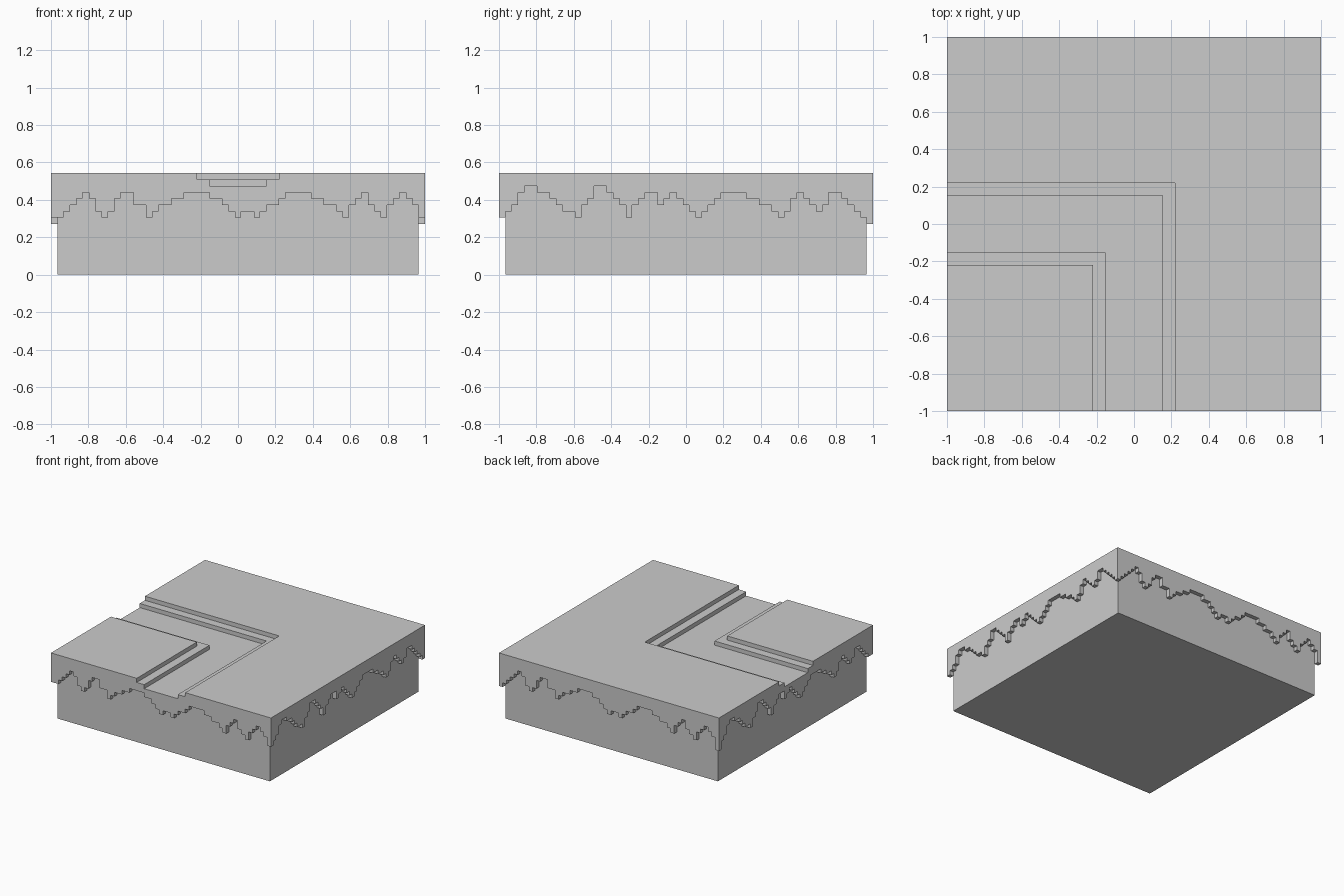
import bpy
import bmesh
from math import radians
from mathutils import Matrix, Vector

cube = bpy.data.objects.get("Cube")
if cube:
    bpy.data.objects.remove(cube, do_unlink=True)

CELLS = 59
U = 2 / CELLS            # one grid step
HALF = CELLS / 2
TOP = 16
OUT = HALF + 2           # how far cutters reach past the block


def prism(name, points, direction, turns=0):
    """Extrude a closed outline, then turn it about z in quarter turns."""
    bm = bmesh.new()
    face = bm.faces.new([bm.verts.new(p) for p in points])
    grown = bmesh.ops.extrude_face_region(bm, geom=[face])["geom"]
    moved = [v for v in grown if isinstance(v, bmesh.types.BMVert)]
    bmesh.ops.translate(bm, verts=moved, vec=Vector(direction))
    bmesh.ops.recalc_face_normals(bm, faces=bm.faces)
    spin = Matrix.Rotation(radians(90 * turns), 4, "Z")
    bm.transform(Matrix.Scale(U, 4) @ spin)
    mesh = bpy.data.meshes.new(name)
    bm.to_mesh(mesh)
    bm.free()
    obj = bpy.data.objects.new(name, mesh)
    bpy.context.collection.objects.link(obj)
    return obj


def carve(target, cutter):
    cutter.hide_render = True
    mod = target.modifiers.new(cutter.name, "BOOLEAN")
    mod.operation = "DIFFERENCE"
    mod.solver = "EXACT"
    mod.object = cutter
    bpy.context.view_layer.objects.active = target
    bpy.ops.object.modifier_apply(modifier=mod.name)
    bpy.data.objects.remove(cutter, do_unlink=True)


def fringe_cutter(name, heights, turns):
    """Stepped band under the overhang; each letter is one step height."""
    levels = [ord(c) - ord("a") + 8 for c in heights]
    outline = [(-OUT, -1), (-OUT, levels[0])]
    for i in range(1, len(levels)):
        if levels[i] != levels[i - 1]:
            x = i - HALF
            outline += [(x, levels[i - 1]), (x, levels[i])]
    outline += [(OUT, levels[-1]), (OUT, -1)]
    points = [(x, -OUT, z) for x, z in outline]
    return prism(name, points, (0, OUT - HALF + 1, 0), turns)


def path_cutter(name, w, floor):
    """L-shaped channel running from the front edge to the -x edge."""
    outline = [(-OUT, w), (w, w), (w, -OUT), (-w, -OUT), (-w, -w), (-OUT, -w)]
    return prism(name, [(x, y, floor) for x, y in outline], (0, 0, TOP + w - floor))


# Solid block
square = [(-HALF, -HALF, 0), (HALF, -HALF, 0), (HALF, HALF, 0), (-HALF, HALF, 0)]
block = prism("path_corner_block", square, (0, 0, TOP))

# Jagged overhang on the four sides
wide = "bcdefecbceffddbcddeeffffeedcbccbcddeffffeeddcbdefdcbdefedc"[:57]
wide_edge = "bbcdefecbceffddbcddeeffffeedcbccbcddeffffeeddcbdefdcbdefedcb"[:CELLS]
wide = wide_edge[1:-1]
tall = "cdfggffedccbdeggfedbdeffdefedcbcdeffffeeddcbcefedcdffedcb"
sides = {
    "front_fringe": "b" + wide + "b",
    "side_fringe_a": "b" + tall + "a",
    "back_fringe": "a" + wide + "a",
    "side_fringe_b": "a" + tall + "b",
}
for turn, (name, heights) in enumerate(sides.items()):
    carve(block, fringe_cutter(name, heights, turn))

# Two-step sunken path
carve(block, path_cutter("path_upper_step", 6.5, TOP - 1))
carve(block, path_cutter("path_floor", 4.5, TOP - 2))

# Merge coplanar pieces left by the cuts
bm = bmesh.new()
bm.from_mesh(block.data)
bmesh.ops.remove_doubles(bm, verts=bm.verts, dist=U / 100)
bmesh.ops.dissolve_limit(bm, angle_limit=radians(1), verts=bm.verts, edges=bm.edges)
bm.to_mesh(block.data)
bm.free()
